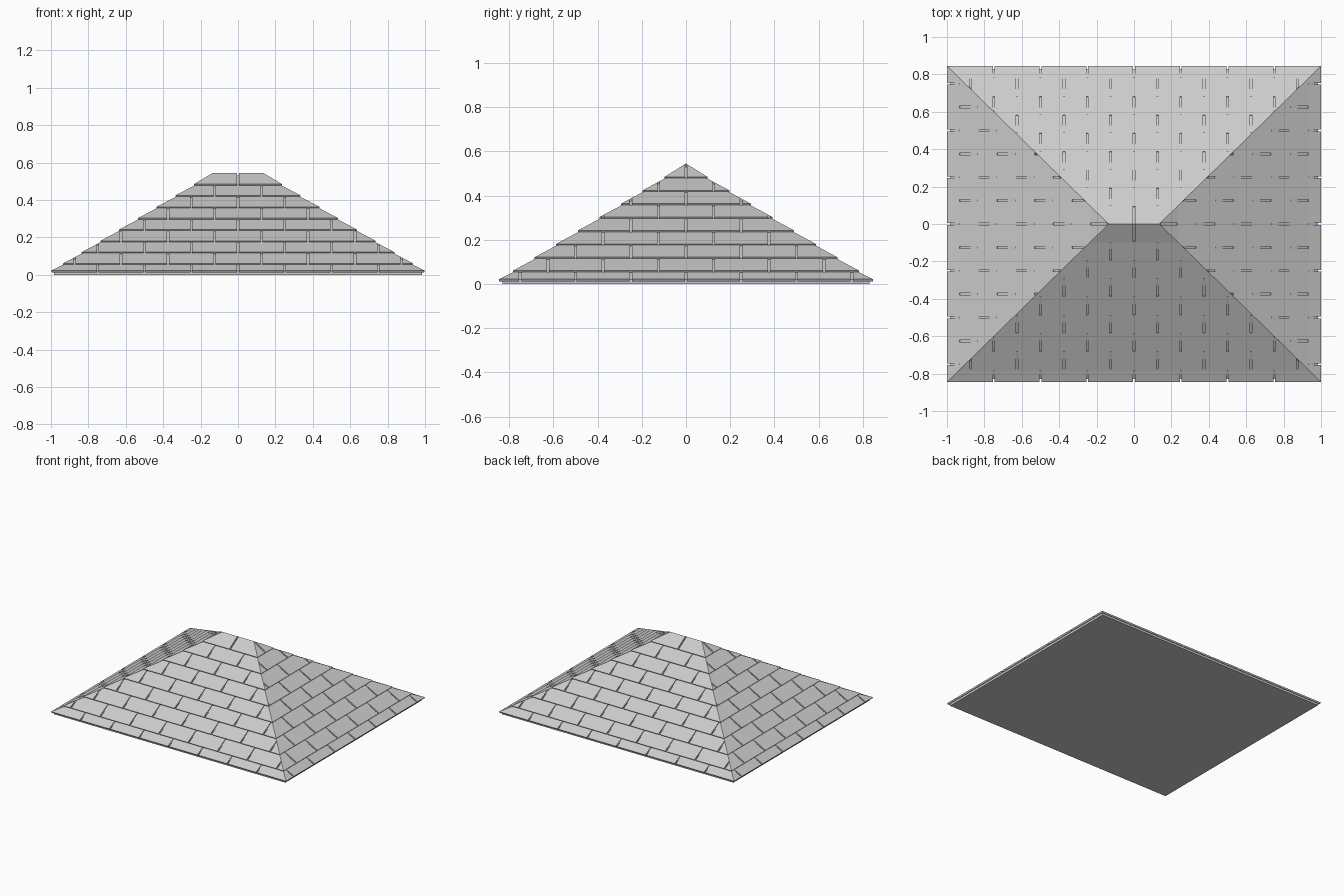
import bpy, bmesh
from mathutils import Vector

cube = bpy.data.objects.get("Cube")
if cube:
    bpy.data.objects.remove(cube)

HALF_X, HALF_Y, RIDGE = 1.0, 0.845, 0.135   # eave half sizes, ridge half length
EAVE_Z, TOP_Z = 0.022, 0.545
ROWS = 9
ROW_H = TOP_Z / ROWS
TILE, GAP = 0.25, 0.005                     # tile length, half of the joint
LIP, THICK, DROP = 0.007, 0.012, 0.013      # step, slab thickness, core depth
UP = Vector((0, 0, 1))

grey = bpy.data.materials.new("slate_grey")
grey.use_nodes = True
grey.diffuse_color = (0.6, 0.6, 0.6, 1)
bsdf = grey.node_tree.nodes["Principled BSDF"]
bsdf.inputs["Base Color"].default_value = grey.diffuse_color
bsdf.inputs["Roughness"].default_value = 0.8


def finish(bm, name):
    bmesh.ops.recalc_face_normals(bm, faces=bm.faces[:])
    mesh = bpy.data.meshes.new(name)
    bm.to_mesh(mesh)
    bm.free()
    mesh.materials.append(grey)
    obj = bpy.data.objects.new(name, mesh)
    bpy.context.collection.objects.link(obj)
    return obj


# Base plate under the eaves
bm = bmesh.new()
bmesh.ops.create_cube(bm, size=1)
for v in bm.verts:
    v.co = Vector((v.co.x * 1.968, v.co.y * 1.66, (v.co.z + 0.5) * 0.021))
finish(bm, "base_plate")

# Solid roof core seen at the bottom of the joints
bm = bmesh.new()
for sx in (-1, 1):
    for sy in (-1, 1):
        bm.verts.new((sx * HALF_X, sy * HALF_Y, EAVE_Z - DROP))
    bm.verts.new((sx * RIDGE, 0, TOP_Z - DROP))
bmesh.ops.convex_hull(bm, input=bm.verts[:])
# Trim the core level with the plate top
bmesh.ops.bisect_plane(bm, geom=bm.verts[:] + bm.edges[:] + bm.faces[:],
                       plane_co=(0, 0, 0.02), plane_no=-UP, clear_outer=True)
bmesh.ops.holes_fill(bm, edges=bm.edges[:])
finish(bm, "roof_core")


def shingle_panel(name, eave, ridge, along, half, ridge_half):
    """One roof slope: staggered rows of tilted slabs, cut along both hips."""
    normal = along.cross(ridge - eave).normalized()
    if normal.z < 0:
        normal.negate()

    def on_slope(u, z, sink=0.0):
        t = (z - EAVE_Z) / (TOP_Z - EAVE_Z)
        return eave.lerp(ridge, t) + along * u - normal * sink

    bm = bmesh.new()
    for row in range(ROWS):
        low, high = max(row * ROW_H, EAVE_Z), (row + 1) * ROW_H
        sink = LIP if row < ROWS - 1 else 0
        shift = TILE / 2 * (row % 2)
        for i in range(-5, 5):
            a = i * TILE + shift + GAP
            b = (i + 1) * TILE + shift - GAP
            corners = (on_slope(a, low), on_slope(b, low),
                       on_slope(b, high, sink), on_slope(a, high, sink))
            bm.faces.new([bm.verts.new(p) for p in corners])

    # Cut away whatever lies past the hips
    for side in (-1, 1):
        corner = eave + along * side * half
        peak = ridge + along * side * ridge_half
        cut = (peak - corner).cross(UP).normalized()
        if cut.dot(along) * side < 0:
            cut.negate()
        bmesh.ops.bisect_plane(bm, geom=bm.verts[:] + bm.edges[:] + bm.faces[:],
                               plane_co=corner, plane_no=cut, clear_outer=True)

    # Thicken inward
    out = bmesh.ops.extrude_face_region(bm, geom=bm.faces[:], use_keep_orig=True)
    moved = [g for g in out["geom"] if isinstance(g, bmesh.types.BMVert)]
    bmesh.ops.translate(bm, verts=moved, vec=-normal * THICK)
    finish(bm, name)


# Four slopes
for side, long_name, end_name in ((-1, "front", "right"), (1, "back", "left")):
    shingle_panel(long_name + "_shingles", Vector((0, side * HALF_Y, EAVE_Z)),
                  Vector((0, 0, TOP_Z)), Vector((1, 0, 0)), HALF_X, RIDGE)
    shingle_panel(end_name + "_shingles", Vector((side * HALF_X, 0, EAVE_Z)),
                  Vector((side * RIDGE, 0, TOP_Z)), Vector((0, 1, 0)), HALF_Y, 0)
